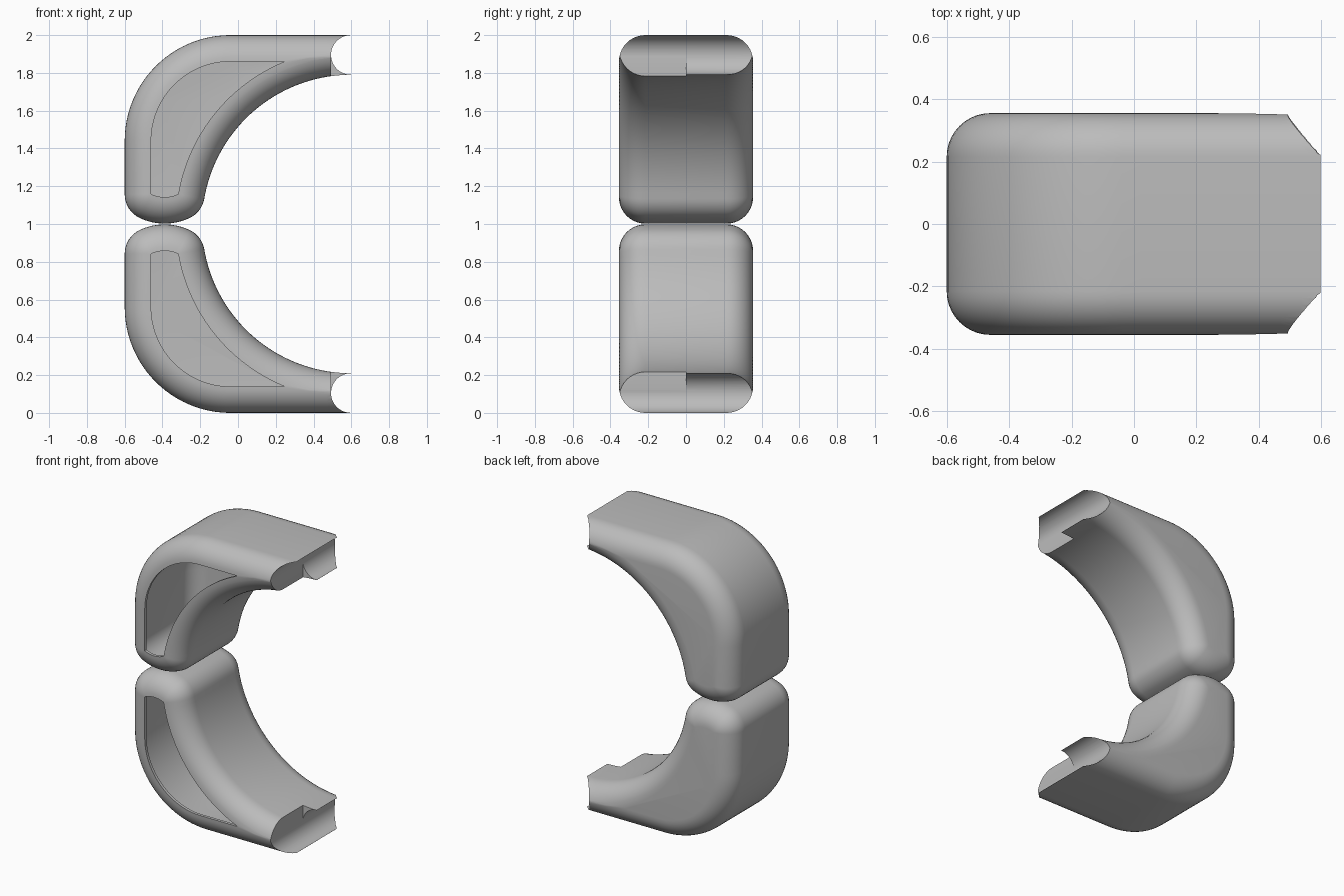
import bpy, bmesh
from math import sin, cos, pi, radians, atan2, sqrt
from mathutils import Matrix

if "Cube" in bpy.data.objects:
    bpy.data.objects.remove(bpy.data.objects["Cube"])

END = 0.597          # x of the open end and of the barrel groove
FILLET = 0.14        # rounding of every outer edge
WALL = 0.02          # shell thickness
FLAT_Y = 0.215       # half width of the flat part before the rounding
BORE = 0.93          # radius of the inner curve at the core outline
CORNER_Z = 1.158

mat = bpy.data.materials.new("plain grey")
mat.use_nodes = True
grey = (0.5, 0.5, 0.5, 1)
mat.diffuse_color = grey
mat.node_tree.nodes["Principled BSDF"].inputs["Base Color"].default_value = grey


def arc(cx, cz, r, a0, a1, n):
    return [(cx + r * cos(a0 + (a1 - a0) * i / n), cz + r * sin(a0 + (a1 - a0) * i / n))
            for i in range(n + 1)]


def outline(t, end):
    """Side outline of the arm, grown outward by t from its sharp core."""
    top, bore = 1.86 + t, BORE - t
    h = top - 1
    tip = min(end, 0.6 - sqrt(max(bore * bore - h * h, 0)))
    right = 0.6 - sqrt(BORE ** 2 - (CORNER_Z - 1) ** 2)
    mid, half = (right - 0.46) / 2, (right + 0.46) / 2
    foot_r = 0.17
    drop = sqrt(foot_r ** 2 - half ** 2)
    lean = atan2(half, drop)
    face = 2 * pi + atan2(1 - CORNER_Z, 0.6 - right)
    a_tip = atan2(sqrt(bore ** 2 - (0.6 - tip) ** 2), tip - 0.6)
    pts = [(tip + (-0.04 - tip) * i / 10, top) for i in range(10)]
    pts += arc(-0.04, 1.44, 0.42 + t, pi / 2, pi, 24)
    pts += arc(-0.46, CORNER_Z, t, pi, 1.5 * pi - lean, 8)
    pts += arc(mid, CORNER_Z + drop, foot_r + t, 1.5 * pi - lean, 1.5 * pi + lean, 8)
    pts += arc(right, CORNER_Z, t, 1.5 * pi + lean, face, 8)
    pts += arc(0.6, 1, bore, face - pi, a_tip, 36)
    return pts


def layers(r, end, side, n=10):
    """Outlines from the flat face out to the full width, on one side."""
    return [(side * (FLAT_Y + r * cos(pi / 2 * i / n)), outline(r * sin(pi / 2 * i / n), end))
            for i in range(n + 1)]


def hollow_arm(name):
    # Cavity from its back wall to the mouth, then the outer skin back again
    inner, cavity_end = FILLET - WALL, 0.44
    stack = layers(inner, cavity_end, 1) + layers(inner, cavity_end, -1)[::-1]
    stack += layers(FILLET, END, -1) + layers(FILLET, END, 1)[::-1]
    bm = bmesh.new()
    rings = [[bm.verts.new((x, y, z)) for x, z in pts] for y, pts in stack]
    for a, b in zip(rings, rings[1:]):
        for i in range(len(a)):
            j = (i + 1) % len(a)
            bm.faces.new((a[i], a[j], b[j], b[i]))
    bm.faces.new(rings[0])
    bm.faces.new(rings[-1])
    bmesh.ops.remove_doubles(bm, verts=bm.verts, dist=1e-5)
    bmesh.ops.recalc_face_normals(bm, faces=bm.faces)
    return add_object(name, bm)


def add_object(name, bm):
    mesh = bpy.data.meshes.new(name)
    bm.to_mesh(mesh)
    bm.free()
    mesh.materials.append(mat)
    obj = bpy.data.objects.new(name, mesh)
    bpy.context.collection.objects.link(obj)
    return obj


def activate(obj):
    bpy.ops.object.select_all(action='DESELECT')
    obj.select_set(True)
    bpy.context.view_layer.objects.active = obj


def cut(obj, cutter):
    cutter.hide_render = True
    mod = obj.modifiers.new("cut", 'BOOLEAN')
    mod.operation, mod.solver, mod.object = 'DIFFERENCE', 'EXACT', cutter
    activate(obj)
    bpy.ops.object.modifier_apply(modifier=mod.name)
    bpy.data.objects.remove(cutter)


upper = hollow_arm("upper_arm")

# Barrel groove across the open end
bm = bmesh.new()
bmesh.ops.create_cone(bm, cap_ends=True, segments=64, radius1=0.1045, radius2=0.1045, depth=1,
                      matrix=Matrix.Translation((END, 0, 1.895)) @ Matrix.Rotation(radians(90), 4, 'X'))
cut(upper, add_object("groove_cutter", bm))

# Missing inner lip on the front half of the groove
bm = bmesh.new()
bmesh.ops.create_cube(bm, size=1, matrix=Matrix.Translation((0.5935, -0.25, 1.795))
                      @ Matrix.Diagonal((0.2, 0.5, 0.2, 1)))
cut(upper, add_object("lip_cutter", bm))

# Lower arm is the upper one mirrored in height
lower = upper.copy()
lower.name = "lower_arm"
lower.data = upper.data.copy()
bpy.context.collection.objects.link(lower)
lower.data.transform(Matrix.Translation((0, 0, 2)) @ Matrix.Diagonal((1, 1, -1, 1)))
lower.data.flip_normals()

for arm in (upper, lower):
    activate(arm)
    bpy.ops.object.shade_smooth_by_angle(angle=radians(30))
